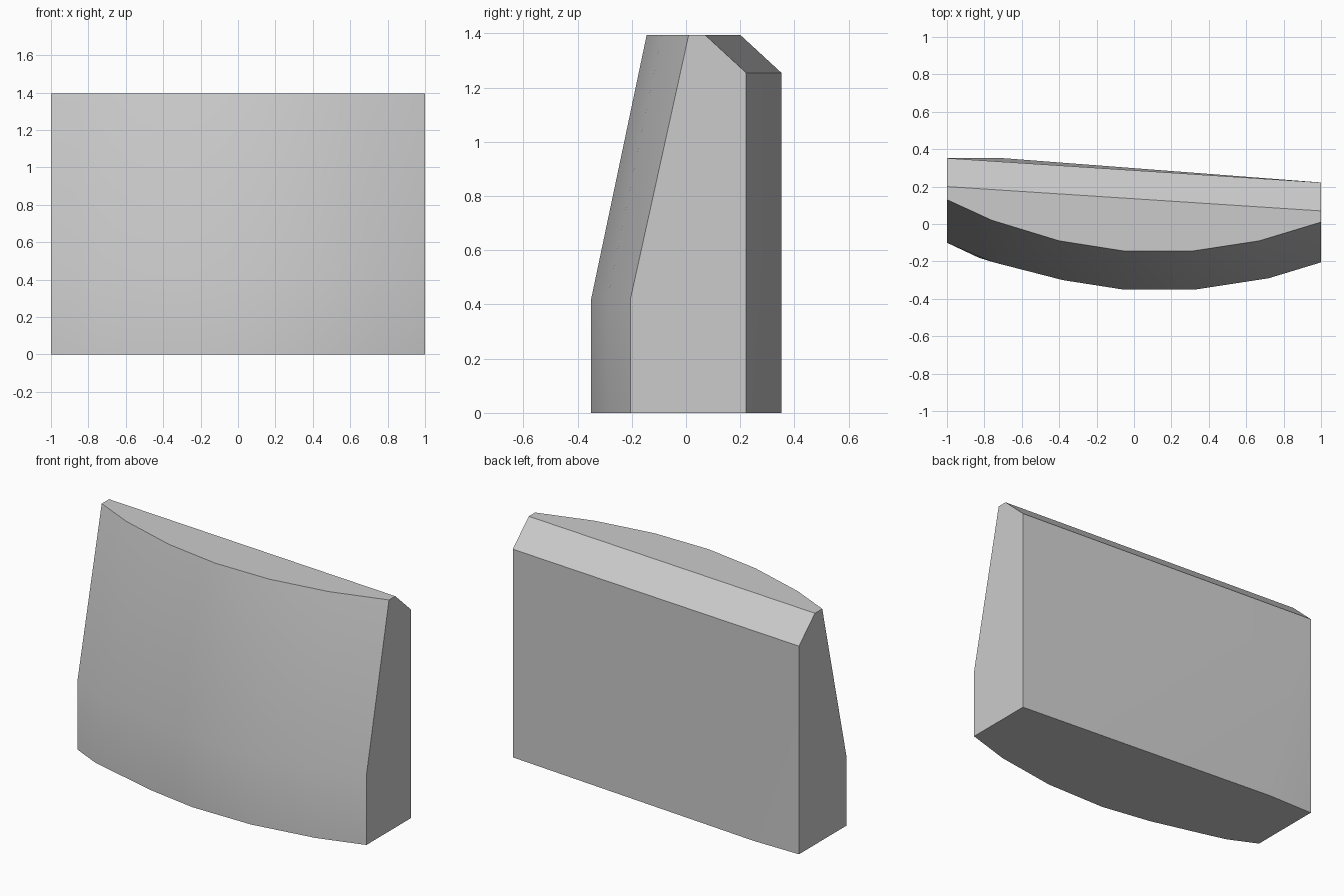
import bpy, bmesh, math

cube = bpy.data.objects.get("Cube")
if cube:
    bpy.data.objects.remove(cube, do_unlink=True)

TOP, SHOULDER, KINK = 1.395, 1.255, 0.42

# Front curve at the foot, at the kink and at the top edge
foot = [(-1, -.10), (-.83, -.18), (-.72, -.21), (-.37, -.30),
        (-.06, -.35), (.33, -.35), (.72, -.29), (1, -.205)]
kink = [(-1, -.10), (-.85, -.165), (-.75, -.205), (-.38, -.30),
        (-.06, -.35), (.33, -.35), (.72, -.29), (1, -.205)]
crest = [(-1, .13), (-.86, .066), (-.76, .02), (-.4, -.09),
         (-.05, -.145), (.31, -.145), (.67, -.09), (1, .01)]

bm = bmesh.new()


def row(points, z):
    return [bm.verts.new((x, y, z)) for x, y in points]


front = [row(foot, 0), row(kink, KINK), row(crest, TOP)]
ridge = row([(-1, .20), (1, .07)], TOP)
shoulder = row([(-1, .352), (1, .222)], SHOULDER)
heel = row([(-1, .352), (-.7, .352), (1, .222)], 0)

# Curved front skin
for low, high in zip(front, front[1:]):
    for i in range(len(low) - 1):
        bm.faces.new((low[i], low[i + 1], high[i + 1], high[i]))

# Top, rear bevel, back wall and underside
bm.faces.new(front[2] + ridge[::-1])
bm.faces.new(ridge + shoulder[::-1])
bm.faces.new((shoulder[0], heel[1], heel[0]))
bm.faces.new((shoulder[0], shoulder[1], heel[2], heel[1]))
bm.faces.new(front[0] + heel[::-1])

# End walls
for end in (0, -1):
    bm.faces.new([r[end] for r in front] + [ridge[end], shoulder[end], heel[end]])

bmesh.ops.recalc_face_normals(bm, faces=bm.faces[:])
mesh = bpy.data.meshes.new("curved_wall_block")
bm.to_mesh(mesh)
bm.free()
block = bpy.data.objects.new("curved_wall_block", mesh)
bpy.context.collection.objects.link(block)

# Plain grey finish
grey = bpy.data.materials.new("light_grey")
grey.use_nodes = True
color = (.6, .6, .6, 1)
grey.diffuse_color = color
grey.node_tree.nodes["Principled BSDF"].inputs["Base Color"].default_value = color
mesh.materials.append(grey)

# Smooth front with crisp borders
bpy.ops.object.select_all(action='DESELECT')
block.select_set(True)
bpy.context.view_layer.objects.active = block
bpy.ops.object.shade_smooth_by_angle(angle=math.radians(30))
